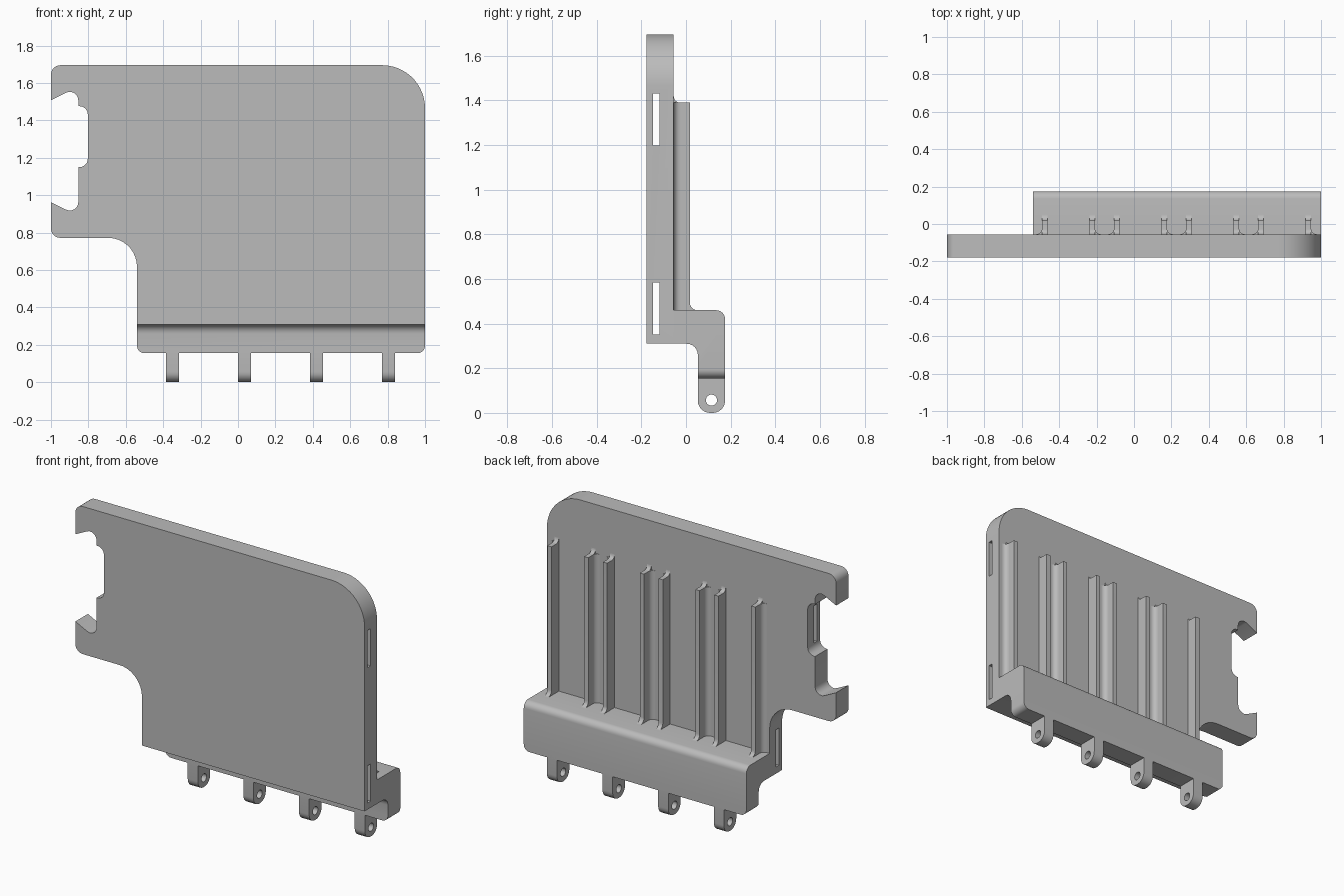
import bpy, bmesh, math
from mathutils import Vector

cube = bpy.data.objects.get("Cube")
if cube:
    bpy.data.objects.remove(cube)

grey = bpy.data.materials.new("plain grey")
grey.use_nodes = True
colour = (0.5, 0.5, 0.5, 1)
grey.diffuse_color = colour
grey.node_tree.nodes["Principled BSDF"].inputs["Base Color"].default_value = colour


def rounded(corners):
    """Outline from (a, b, radius) corners, each one filleted."""
    out = []
    for i, (a, b, r) in enumerate(corners):
        p = Vector((a, b))
        if not r:
            out.append(p)
            continue
        u = (Vector(corners[i - 1][:2]) - p).normalized()
        v = (Vector(corners[(i + 1) % len(corners)][:2]) - p).normalized()
        half = u.angle(v) / 2
        centre = p + (u + v).normalized() * r / math.sin(half)
        start = p + u * r / math.tan(half) - centre
        end = p + v * r / math.tan(half) - centre
        steps = max(6, int(r * 60))
        for k in range(steps + 1):
            out.append(centre + start.slerp(end, k / steps) * r)
    return out


def prism(name, outline, axis, lo, hi):
    """Extrude a flat outline along one axis."""
    place = {"x": lambda p, t: (t, p.x, p.y),
             "y": lambda p, t: (p.x, t, p.y),
             "z": lambda p, t: (p.x, p.y, t)}[axis]
    bm = bmesh.new()
    face = bm.faces.new([bm.verts.new(place(p, lo)) for p in outline])
    new = bmesh.ops.extrude_face_region(bm, geom=[face])["geom"]
    shift = Vector(place(Vector((0, 0)), hi - lo))
    bmesh.ops.translate(bm, vec=shift, verts=[v for v in new if isinstance(v, bmesh.types.BMVert)])
    bmesh.ops.recalc_face_normals(bm, faces=bm.faces)
    mesh = bpy.data.meshes.new(name)
    bm.to_mesh(mesh)
    bm.free()
    mesh.materials.append(grey)
    obj = bpy.data.objects.new(name, mesh)
    bpy.context.collection.objects.link(obj)
    return obj


def cut(obj, cutter):
    mod = obj.modifiers.new("cut", "BOOLEAN")
    mod.operation, mod.solver, mod.object = "DIFFERENCE", "EXACT", cutter
    bpy.context.view_layer.update()
    graph = bpy.context.evaluated_depsgraph_get()
    mesh = bpy.data.meshes.new_from_object(obj.evaluated_get(graph))
    obj.modifiers.clear()
    obj.data = mesh
    bpy.data.objects.remove(cutter)


def box(a0, b0, a1, b1):
    return rounded([(a0, b0, 0), (a1, b0, 0), (a1, b1, 0), (a0, b1, 0)])


FRONT, BACK, LEFT_END, SHELF = -0.178, -0.055, -0.54, 0.46

# Main plate with the hooked side notch
plate = prism("main_plate", rounded([
    (-1, 1.695, 0.05), (1, 1.695, 0.23), (1, 0.31, 0), (LEFT_END, 0.31, 0),
    (LEFT_END, 0.772, 0.155), (-1, 0.772, 0.05), (-1, 0.963, 0),
    (-0.854, 0.89, 0.045), (-0.854, 1.15, 0), (-0.803, 1.15, 0.045),
    (-0.803, 1.476, 0.045), (-0.854, 1.476, 0), (-0.854, 1.58, 0.045),
    (-1, 1.508, 0)]), "y", FRONT, BACK)

# Two slots running through the width of the plate
for z0, z1 in ((1.197, 1.43), (0.351, 0.584)):
    cut(plate, prism("slot_cutter", box(-0.148, z0, -0.118, z1), "x", -1.2, 1.2))

# Rear shelf with a hanging lip, lower corners rounded
shelf = prism("rear_shelf", rounded([
    (BACK, SHELF, 0), (0.175, SHELF, 0.04), (0.175, 0.155, 0),
    (0.053, 0.155, 0), (0.053, 0.31, 0.05), (BACK, 0.31, 0)]), "x", LEFT_END, 1)
bm = bmesh.new()
bm.from_mesh(shelf.data)
ends = [e for e in bm.edges
        if all(v.co.z < 0.16 for v in e.verts) and abs(e.verts[0].co.x - e.verts[1].co.x) < 0.01]
bmesh.ops.bevel(bm, geom=ends, offset=0.04, segments=8, profile=0.5, affect="EDGES")
bm.to_mesh(shelf.data)
bm.free()

# Hinge tabs below the lip, each flanked above by a pair of ribs
rib_side = rounded([
    (BACK, SHELF, 0), (0.05, SHELF, 0), (0.018, SHELF, 0)][:2])
rib_side += rounded([(0.05, SHELF, 0), (0.018, SHELF, 0.032), (0.018, 1.39, 0),
                     (BACK, 1.39, 0.028), (BACK, 1.42, 0)])[1:-1]
for i in range(4):
    x = -0.35 + 0.385 * i
    tab = prism(f"hinge_tab_{i + 1}", rounded([
        (0.053, 0.2, 0), (0.053, 0, 0.055), (0.175, 0, 0.055), (0.175, 0.2, 0)]),
        "x", x - 0.035, x + 0.035)
    hole = [Vector((0.114 + 0.025 * math.cos(k * math.tau / 24),
                    0.057 + 0.025 * math.sin(k * math.tau / 24))) for k in range(24)]
    cut(tab, prism("hole_cutter", hole, "x", x - 0.1, x + 0.1))
    for side, word in ((-1, "right"), (1, "left")):
        inner, outer = x + side * 0.113, x + side * 0.142
        prism(f"rib_{word}_{i + 1}", rib_side, "x", min(inner, outer), max(inner, outer))
        flare = rounded([(outer, BACK + 0.031, 0), (outer, BACK, 0.03),
                         (outer + side * 0.031, BACK, 0)])
        prism(f"rib_fillet_{word}_{i + 1}", [Vector((outer, BACK))] + flare,
              "z", SHELF, 1.39)

# Smooth the fillets while keeping the corners crisp
bpy.ops.object.select_all(action="DESELECT")
for obj in bpy.context.collection.objects:
    if obj.type == "MESH" and grey.name in obj.data.materials:
        obj.select_set(True)
        bpy.context.view_layer.objects.active = obj
bpy.ops.object.shade_smooth_by_angle(angle=math.radians(30))
